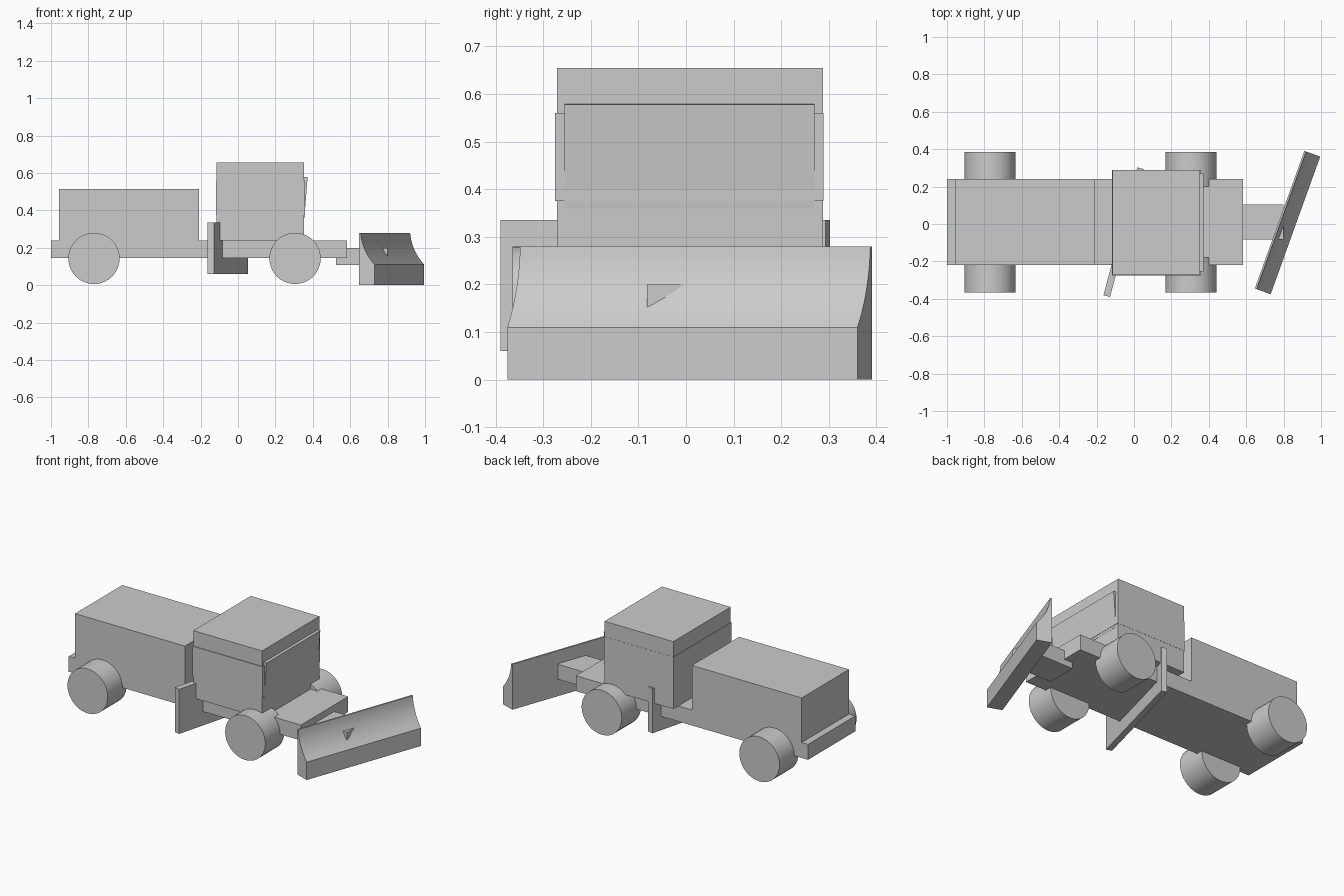
import bpy
import math
from mathutils import Matrix, Vector

cube = bpy.data.objects.get("Cube")
if cube:
    bpy.data.objects.remove(cube, do_unlink=True)

grey = bpy.data.materials.new("plain_grey")
grey.use_nodes = True
COLOUR = (0.6, 0.6, 0.6, 1)
grey.diffuse_color = COLOUR
for node in grey.node_tree.nodes:
    if node.type == 'BSDF_PRINCIPLED':
        node.inputs["Base Color"].default_value = COLOUR
        node.inputs["Roughness"].default_value = 0.8


def prism(name, outline, length, matrix):
    """Extrude an (x, z) outline along +y, then place it."""
    n = len(outline)
    verts = [(x, y, z) for y in (0, length) for x, z in outline]
    faces = [tuple(range(n)), tuple(range(2 * n - 1, n - 1, -1))]
    faces += [(i, i + n, (i + 1) % n + n, (i + 1) % n) for i in range(n)]
    mesh = bpy.data.meshes.new(name)
    mesh.from_pydata([matrix @ Vector(v) for v in verts], [], faces)
    mesh.materials.append(grey)
    obj = bpy.data.objects.new(name, mesh)
    bpy.context.collection.objects.link(obj)
    return obj


def box(name, xs, ys, zs):
    outline = [(xs[0], zs[0]), (xs[1], zs[0]), (xs[1], zs[1]), (xs[0], zs[1])]
    return prism(name, outline, ys[1] - ys[0], Matrix.Translation((0, ys[0], 0)))


def smooth(obj):
    bpy.ops.object.select_all(action='DESELECT')
    obj.select_set(True)
    bpy.context.view_layer.objects.active = obj
    bpy.ops.object.shade_smooth_by_angle(angle=math.radians(30))


MID_Y = 0.01   # centre line of the truck

# Truck body
box("chassis", (-1, 0.583), (-0.22, 0.24), (0.145, 0.24))
box("cargo_bed", (-0.957, -0.208), (-0.22, 0.24), (0.24, 0.515))
box("cab", (-0.115, 0.354), (-0.271, 0.288), (0.24, 0.655))
box("cab_window_band", (-0.118, 0.358), (-0.275, 0.289), (0.375, 0.56))
box("plow_hitch", (0.523, 0.8), (-0.082, 0.104), (0.108, 0.2))

# Windshield leaning out at the top
prism("windshield", [(0.34, 0.36), (0.355, 0.36), (0.372, 0.578), (0.34, 0.58)],
      0.525, Matrix.Translation((0, -0.255, 0)))

# Wheels
for end, x in (("rear", -0.77), ("front", 0.305)):
    for side, sign in (("left", 1), ("right", -1)):
        bpy.ops.mesh.primitive_cylinder_add(
            vertices=40, radius=0.137, depth=0.185,
            location=(x, MID_Y + sign * 0.2825, 0.143), rotation=(math.pi / 2, 0, 0))
        wheel = bpy.context.object
        wheel.name = f"{end}_{side}_wheel"
        wheel.data.materials.append(grey)
        smooth(wheel)

# Angled scraper blade running under the cab
place = Matrix.Translation((-0.163, -0.381, 0)) @ Matrix.Rotation(math.radians(-14.8), 4, 'Z')
prism("underbody_blade", [(0, 0.06), (0.036, 0.06), (0.036, 0.335), (0, 0.335)], 0.707, place)

# Front plow: upright cutting edge below a concave moldboard
lower, handle, upper = Vector((0.09, 0.11)), Vector((0.018, 0.185)), Vector((0.01, 0.28))
curve = []
for i in range(11):
    t = i / 10
    p = lower * (1 - t) ** 2 + handle * 2 * t * (1 - t) + upper * t ** 2
    curve.append((p.x, p.y))
place = Matrix.Translation((0.646, -0.345, 0)) @ Matrix.Rotation(math.radians(-19.8), 4, 'Z')
smooth(prism("plow_blade", [(0, 0), (0.09, 0)] + curve + [(0, 0.28)], 0.782, place))
